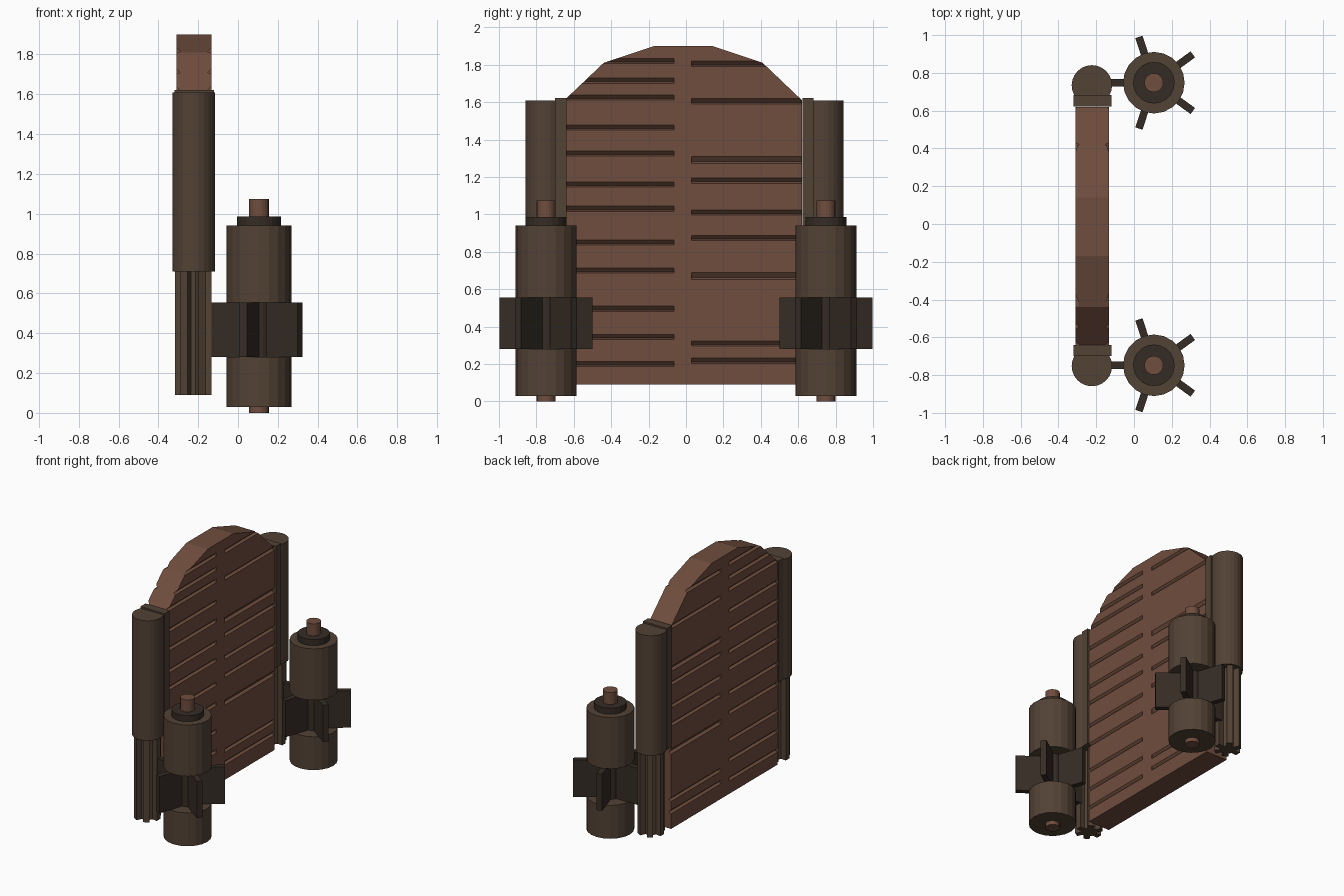
import bpy, bmesh, math
from mathutils import Matrix

if "Cube" in bpy.data.objects:
    bpy.data.objects.remove(bpy.data.objects["Cube"])


def material(name, rgb):
    m = bpy.data.materials.new(name)
    m.diffuse_color = (*rgb, 1)
    m.use_nodes = True
    m.node_tree.nodes["Principled BSDF"].inputs["Base Color"].default_value = m.diffuse_color
    return m


RED = material("red_wood", (0.16, 0.075, 0.048))
BROWN = material("brown_wood", (0.085, 0.054, 0.035))
DARK = material("dark_wood", (0.036, 0.025, 0.018))


def finish(name, bm, mat):
    bmesh.ops.recalc_face_normals(bm, faces=bm.faces)
    me = bpy.data.meshes.new(name)
    bm.to_mesh(me)
    bm.free()
    if mat:
        me.materials.append(mat)
    ob = bpy.data.objects.new(name, me)
    bpy.context.collection.objects.link(ob)
    return ob


def prism(bm, pts, vec):
    """Closed outline of 3D points extruded along vec."""
    a = [bm.verts.new(p) for p in pts]
    b = [bm.verts.new([c + d for c, d in zip(p, vec)]) for p in pts]
    bm.faces.new(a)
    bm.faces.new(b[::-1])
    for i in range(len(a)):
        j = (i + 1) % len(a)
        bm.faces.new((a[i], b[i], b[j], a[j]))


def box(bm, lo, hi, mat=Matrix()):
    size = [h - l for l, h in zip(lo, hi)]
    mid = [(l + h) / 2 for l, h in zip(lo, hi)]
    m = mat @ Matrix.Translation(mid) @ Matrix.Diagonal((*size, 1))
    bmesh.ops.create_cube(bm, size=1, matrix=m)


def cyl(bm, x, y, z0, z1, r, n=20):
    bmesh.ops.create_cone(bm, cap_ends=True, segments=n, radius1=r, radius2=r,
                          depth=z1 - z0, matrix=Matrix.Translation((x, y, (z0 + z1) / 2)))


# Arched door panel
X0, X1 = -0.31, -0.133
outline = [(-0.64, 0.09), (-0.64, 1.62), (-0.44, 1.81), (-0.17, 1.9),
           (0.14, 1.9), (0.41, 1.81), (0.62, 1.61), (0.62, 0.09)]
bm = bmesh.new()
prism(bm, [(X0, y, z) for y, z in outline], (X1 - X0, 0, 0))
panel = finish("door_panel", bm, RED)

# Horizontal plank grooves, staggered left and right, cut on both faces
left = [1.82, 1.715, 1.625, 1.465, 1.325, 1.16, 1.03, 0.85, 0.70, 0.495, 0.345, 0.20]
right = [1.805, 1.605, 1.29, 1.18, 1.01, 0.873, 0.67, 0.31, 0.217]
bm = bmesh.new()
for zs, y0, y1 in ((left, -0.8, -0.065), (right, 0.03, 0.8)):
    for z in zs:
        h = 0.019 if z in (1.29, 0.67) else 0.014
        for x, s in ((X0, 1), (X1, -1)):
            prism(bm, [(x - s * 0.01, y0, z + h), (x, y0, z + h),
                       (x + s * 0.02, y0, z - h * 0.4), (x, y0, z - h),
                       (x - s * 0.01, y0, z - h)], (0, y1 - y0, 0))
cutter = finish("groove_cutter", bm, None)
cutter.hide_render = True
cutter.hide_viewport = True
mod = panel.modifiers.new("grooves", 'BOOLEAN')
mod.object = cutter
mod.operation = 'DIFFERENCE'
mod.solver = 'EXACT'

for side, s, py, by in (("left", -1, -0.752, -0.64), ("right", 1, 0.734, 0.622)):
    # Hinge sleeve with the bracket gripping the panel edge
    bm = bmesh.new()
    cyl(bm, -0.223, py, 0.71, 1.61, 0.107, 24)
    finish(side + "_hinge_sleeve", bm, BROWN)
    bm = bmesh.new()
    y0, y1 = sorted((by, by + s * 0.06))
    box(bm, (-0.32, y0, 0.71), (-0.12, y1, 1.622))
    finish(side + "_hinge_bracket", bm, BROWN)

    # Fluted lower post
    pts = []
    for i in range(6):
        for da, r in ((-19, 0.055), (-13, 0.095), (13, 0.095), (19, 0.055)):
            a = math.radians(i * 60 + da)
            pts.append((-0.225 + r * math.cos(a), py + r * math.sin(a), 0.09))
    bm = bmesh.new()
    prism(bm, pts, (0, 0, 0.63))
    finish(side + "_fluted_post", bm, BROWN)

    # Two-part roller drum, collar and axle
    cx, cy = 0.105, s * 0.748
    for part, z0, z1, r, mat in (("lower_drum", 0.03, 0.28, 0.163, BROWN),
                                 ("upper_drum", 0.555, 0.94, 0.163, BROWN),
                                 ("collar", 0.94, 0.985, 0.11, DARK),
                                 ("axle_top", 0.985, 1.075, 0.05, RED),
                                 ("axle_bottom", 0.0, 0.03, 0.05, RED)):
        bm = bmesh.new()
        cyl(bm, cx, cy, z0, z1, r)
        finish(side + "_" + part, bm, mat)

    # Paddle wheel of five fins between the drum halves
    bm = bmesh.new()
    cyl(bm, cx, cy, 0.28, 0.555, 0.065)
    for i in range(5):
        m = Matrix.Translation((cx, cy, 0)) @ Matrix.Rotation(math.radians(36 + 72 * i), 4, 'Z')
        box(bm, (0.0, -0.02, 0.28), (0.255, 0.02, 0.555), m)
    finish(side + "_paddle_wheel", bm, DARK)
